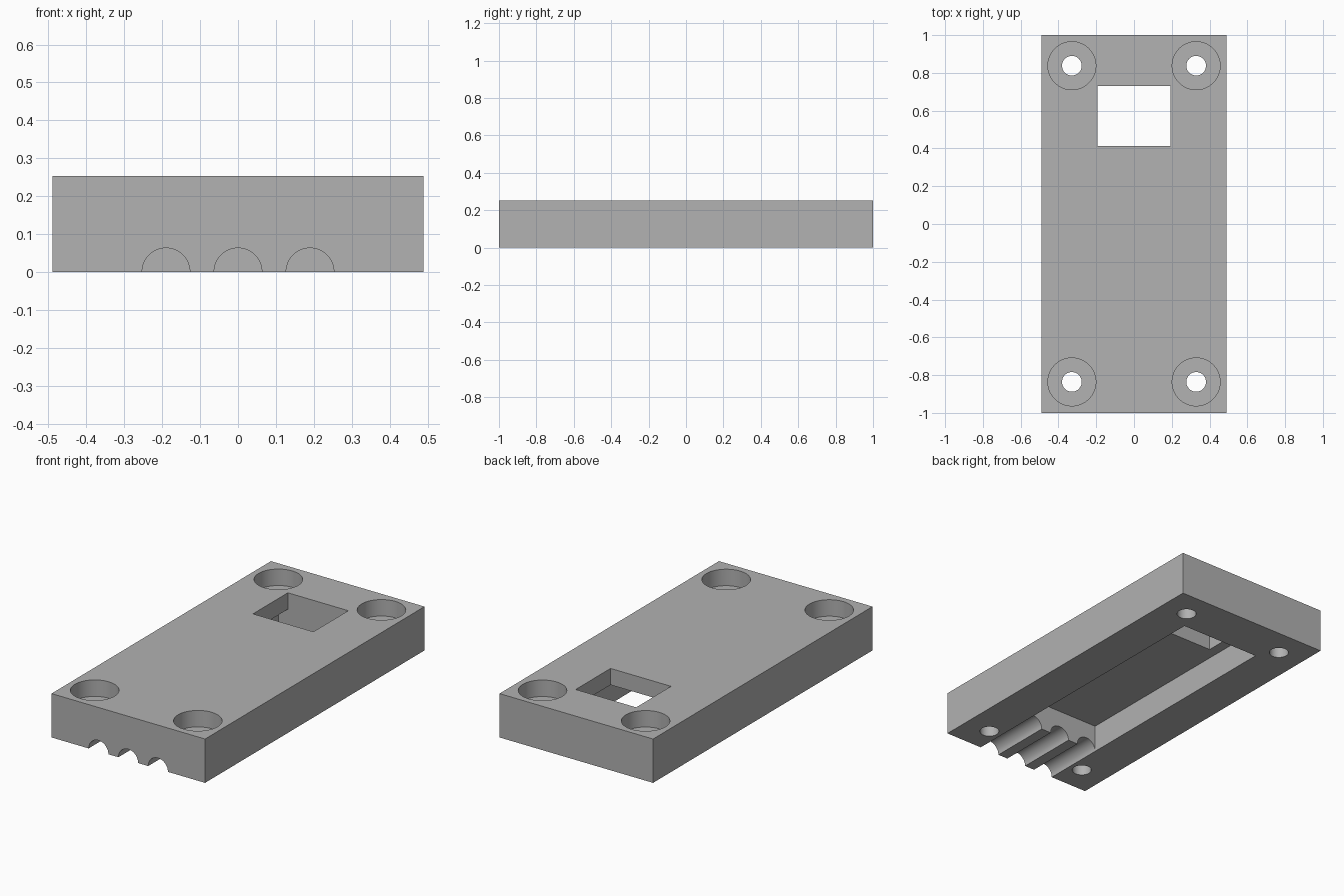
import bpy
import math

if "Cube" in bpy.data.objects:
    bpy.data.objects.remove(bpy.data.objects["Cube"], do_unlink=True)

HEIGHT = 0.253
HALF_WIDTH = 0.49
CAVITY_HALF = 0.253
CAVITY_FRONT, CAVITY_BACK = -0.632, 0.73
CAVITY_DEPTH = 0.158
BORE_DEPTH = 0.095
OVER = 0.1  # how far cutters stick out

grey = bpy.data.materials.new("plain grey")
grey.use_nodes = True
colour = (0.445, 0.445, 0.445, 1)
grey.diffuse_color = colour
grey.node_tree.nodes["Principled BSDF"].inputs["Base Color"].default_value = colour


def box(name, low, high):
    centre = [(a + b) / 2 for a, b in zip(low, high)]
    bpy.ops.mesh.primitive_cube_add(size=1, location=centre)
    ob = bpy.context.object
    ob.name = name
    ob.scale = [b - a for a, b in zip(low, high)]
    bpy.ops.object.transform_apply(location=True, rotation=True, scale=True)
    ob.data.materials.append(grey)
    return ob


def cylinder(name, radius, depth, location, tilt=0):
    bpy.ops.mesh.primitive_cylinder_add(vertices=64, radius=radius, depth=depth,
                                        location=location, rotation=(tilt, 0, 0))
    ob = bpy.context.object
    ob.name = name
    ob.data.materials.append(grey)
    return ob


def cut(target, cutter):
    mod = target.modifiers.new(cutter.name, "BOOLEAN")
    mod.operation = "DIFFERENCE"
    mod.solver = "EXACT"
    mod.object = cutter
    bpy.context.view_layer.objects.active = target
    bpy.ops.object.modifier_apply(modifier=mod.name)
    bpy.data.objects.remove(cutter, do_unlink=True)


# Block
body = box("case_cover", (-HALF_WIDTH, -1, 0), (HALF_WIDTH, 1, HEIGHT))

# Underside cavity
cut(body, box("cavity", (-CAVITY_HALF, CAVITY_FRONT, -OVER),
              (CAVITY_HALF, CAVITY_BACK, CAVITY_DEPTH)))

# Rectangular window into the cavity
cut(body, box("window", (-0.193, 0.412, CAVITY_DEPTH - 0.05),
              (0.193, CAVITY_BACK, HEIGHT + OVER)))

# Cable grooves from the front edge to the cavity
for x in (-0.19, 0, 0.19):
    length = CAVITY_FRONT + 1 + 2 * OVER
    cut(body, cylinder("cable_groove", 0.063, length,
                       (x, -1 - OVER + length / 2, 0), math.pi / 2))

# Counterbored screw holes in the corners
for x in (-0.329, 0.329):
    for y in (-0.836, 0.838):
        cut(body, cylinder("screw_hole", 0.052, 1, (x, y, HEIGHT / 2)))
        cut(body, cylinder("counterbore", 0.127, BORE_DEPTH + OVER,
                           (x, y, HEIGHT + (OVER - BORE_DEPTH) / 2)))

bpy.ops.object.select_all(action="DESELECT")
body.select_set(True)
bpy.context.view_layer.objects.active = body
bpy.ops.object.shade_smooth_by_angle(angle=math.radians(30))
